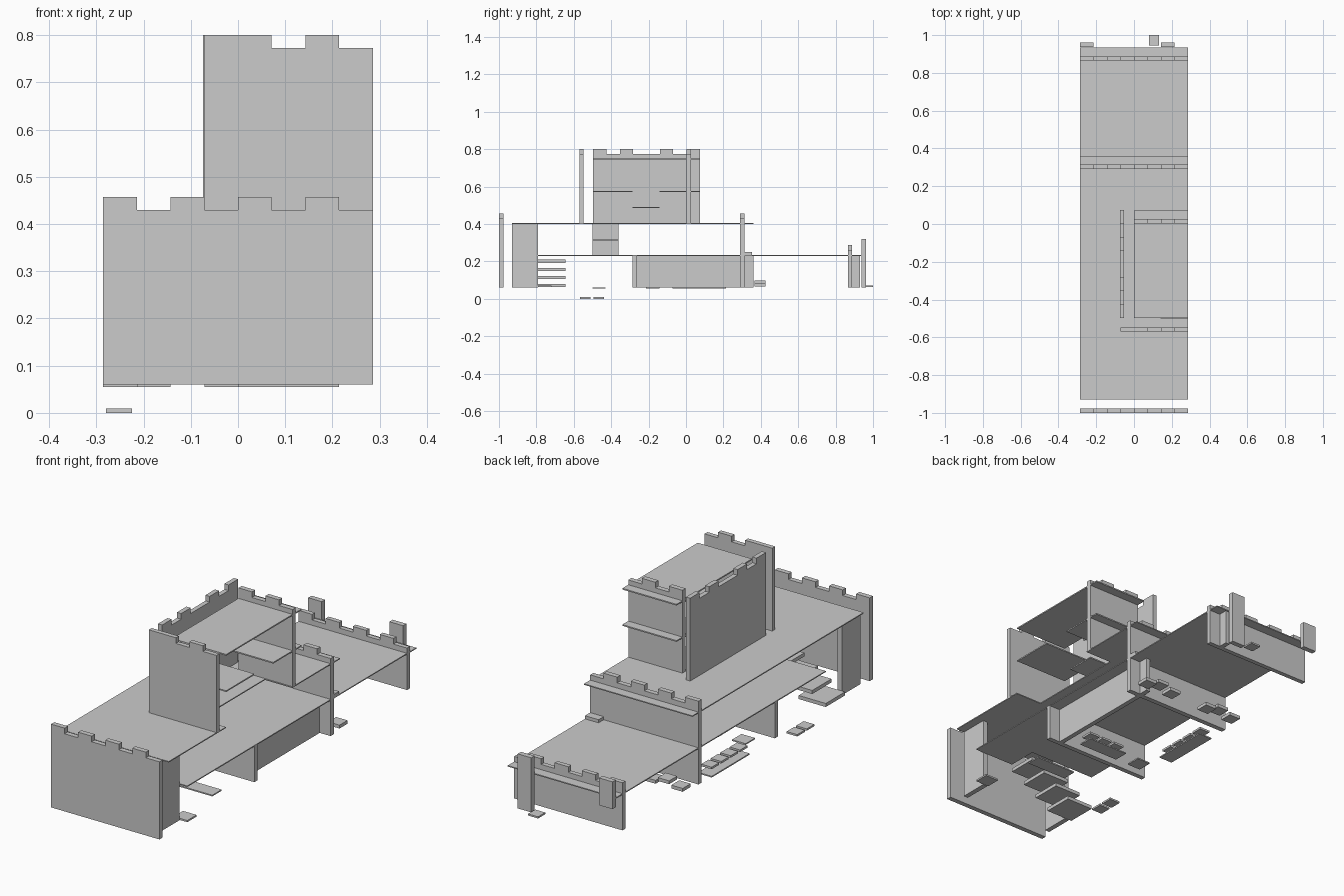
import bpy, bmesh

if "Cube" in bpy.data.objects:
    bpy.data.objects.remove(bpy.data.objects["Cube"])

C = 1 / 14          # grid cell used for battlements and tiles
HALF = 4 * C        # half width of the building

stone = bpy.data.materials.new("light_grey")
stone.diffuse_color = (0.6, 0.6, 0.6, 1)
stone.use_nodes = True
stone.node_tree.nodes["Principled BSDF"].inputs["Base Color"].default_value = stone.diffuse_color


def extrude_profile(name, pts, direction):
    """Solid made by sweeping a closed polygon along one direction."""
    bm = bmesh.new()
    face = bm.faces.new([bm.verts.new(p) for p in pts])
    out = bmesh.ops.extrude_face_region(bm, geom=[face])
    verts = [v for v in out["geom"] if isinstance(v, bmesh.types.BMVert)]
    bmesh.ops.translate(bm, verts=verts, vec=direction)
    bmesh.ops.recalc_face_normals(bm, faces=bm.faces)
    me = bpy.data.meshes.new(name)
    bm.to_mesh(me)
    bm.free()
    me.materials.append(stone)
    ob = bpy.data.objects.new(name, me)
    bpy.context.collection.objects.link(ob)
    return ob


def box(name, x0, x1, y0, y1, z0, z1):
    pts = [(x0, y0, z0), (x1, y0, z0), (x1, y1, z0), (x0, y1, z0)]
    return extrude_profile(name, pts, (0, 0, z1 - z0))


def slab(name, outline, top, thick=0.005):
    return extrude_profile(name, [(x, y, top - thick) for x, y in outline], (0, 0, thick))


def battlement(name, start, pattern, offset, thick, z0, z1, along="x"):
    """Upright wall; H cells reach z1 and L cells stop a step lower."""
    prof = [(start, z0)]
    for i, c in enumerate(pattern):
        z = z1 if c == "H" else z1 - 0.027
        for u in (start + i * C, start + (i + 1) * C):
            if len(prof) > 2 and prof[-1] == (u, z):
                prof.pop()
            prof.append((u, z))
    prof.append((start + len(pattern) * C, z0))
    if along == "x":
        return extrude_profile(name, [(u, offset, z) for u, z in prof], (0, thick, 0))
    return extrude_profile(name, [(offset, u, z) for u, z in prof], (thick, 0, 0))


# Battlement walls across the building
battlement("front_wall", -HALF, "HLHLHLHL", -1.0, 0.024, 0.06, 0.457)
battlement("middle_wall", -HALF, "HLHLHLHL", 0.29, 0.024, 0.06, 0.457)
battlement("back_wall", -HALF, "HLHLHLHL", 0.865, 0.022, 0.06, 0.287)

# Tower walls
battlement("tower_front_wall", -C, "HHLHL", -0.57, 0.022, 0.405, 0.8)
battlement("tower_back_wall", 0, "HLHL", 0.003, 0.024, 0.405, 0.8)
battlement("tower_side_wall", -0.497, "HLHLLHLH", -0.074, 0.022, 0.405, 0.8, "y")

# Tower roof and inner landings
box("tower_roof", 0, HALF, -0.497, C, 0.744, 0.75)
box("tower_front_landing", 0, HALF, -0.497, -4 * C, 0.571, 0.577)
box("tower_back_landing", 0, HALF, -2 * C, C, 0.571, 0.577)
box("tower_low_landing", 0, 2 * C, -4 * C, -2 * C, 0.486, 0.492)

# Upper floor with the stair opening on the right
slab("upper_floor", [(-HALF, -0.93), (HALF, -0.93), (HALF, -0.5), (2 * C, -0.5),
                     (2 * C, 0), (HALF, 0), (HALF, 0.36), (-HALF, 0.36)], 0.405)
# Lower floor with the stair opening at the front left
slab("lower_floor", [(C, -0.79), (HALF, -0.79), (HALF, 0.935), (-HALF, 0.935),
                     (-HALF, -0.645), (C, -0.645)], 0.235)

# Upright side panels
box("front_panel_right", 0.22, 0.244, -0.93, -0.79, 0.06, 0.4)
box("front_panel_left", -0.27, -0.246, -0.93, -0.79, 0.06, 0.4)
box("middle_cross_panel", -HALF, HALF, -0.285, -0.262, 0.06, 0.23)
box("middle_side_panel", 0.205, 0.228, -0.262, 0.36, 0.06, 0.23)
box("back_side_panel", 0.205, 0.228, 0.865, 0.93, 0.06, 0.23)
box("inner_panel", 0, 0.02, -0.5, -0.36, 0.235, 0.4)
box("inner_step", 0.02, 2 * C, -0.5, -0.36, 0.313, 0.32)

# Front staircase rising to the right
for k in range(4):
    x = -HALF + k * C
    z = 0.063 + 0.043 * k
    box(f"stair_{k + 1}", x, x + 2 * C, -0.79, -0.645, z, z + 0.017)

# Posts behind the back wall
box("back_post_right", 2 * C, 3 * C, 0.937, 0.962, 0.06, 0.32)
box("back_post_left", -HALF, -3 * C, 0.937, 0.962, 0.19, 0.32)

# Rows of tiles behind the middle wall
for side in (-1, 1):
    for i in range(3):
        x = side * (1.5 + i) * C
        z = 0.083 if i == 1 else 0.066
        box(f"rear_tile_{'left' if side < 0 else 'right'}_{i + 1}",
            x - 0.03, x + 0.03, 0.365, 0.425, z, z + 0.016)

# Low shelves with raised tiles
box("front_shelf", 0, 3 * C, -0.5, -0.43, 0.055, 0.061)
box("left_shelf", -HALF, -3 * C, -C, 3 * C, 0.055, 0.061)
box("middle_shelf", -C, 2 * C, -3 * C, -2 * C, 0.055, 0.061)
for i in range(4):
    y = -C + (i + 0.5) * C
    box(f"left_shelf_tile_{i + 1}", -0.28, -0.225, y - 0.028, y + 0.028, 0.09, 0.1)
for i in range(3):
    x = -C + (i + 0.5) * C
    box(f"middle_shelf_tile_{i + 1}", x - 0.028, x + 0.028, -0.208, -0.152, 0.09, 0.1)

# Single loose tiles
box("small_tile_middle", -3 * C, -2 * C, -3 * C, -2 * C, 0.055, 0.061)
box("small_tile_front", 3 * C, HALF, -0.79, -0.72, 0.062, 0.07)
box("small_tile_back", 0.08, 0.133, 0.946, 1.0, 0.062, 0.07)
box("small_block", 3 * C, HALF, 0.314, 0.353, 0.235, 0.25)
for i, y in enumerate((-0.567, -0.495)):
    box(f"ground_tile_{i + 1}", -0.28, -0.224, y, y + 0.057, 0, 0.009)
